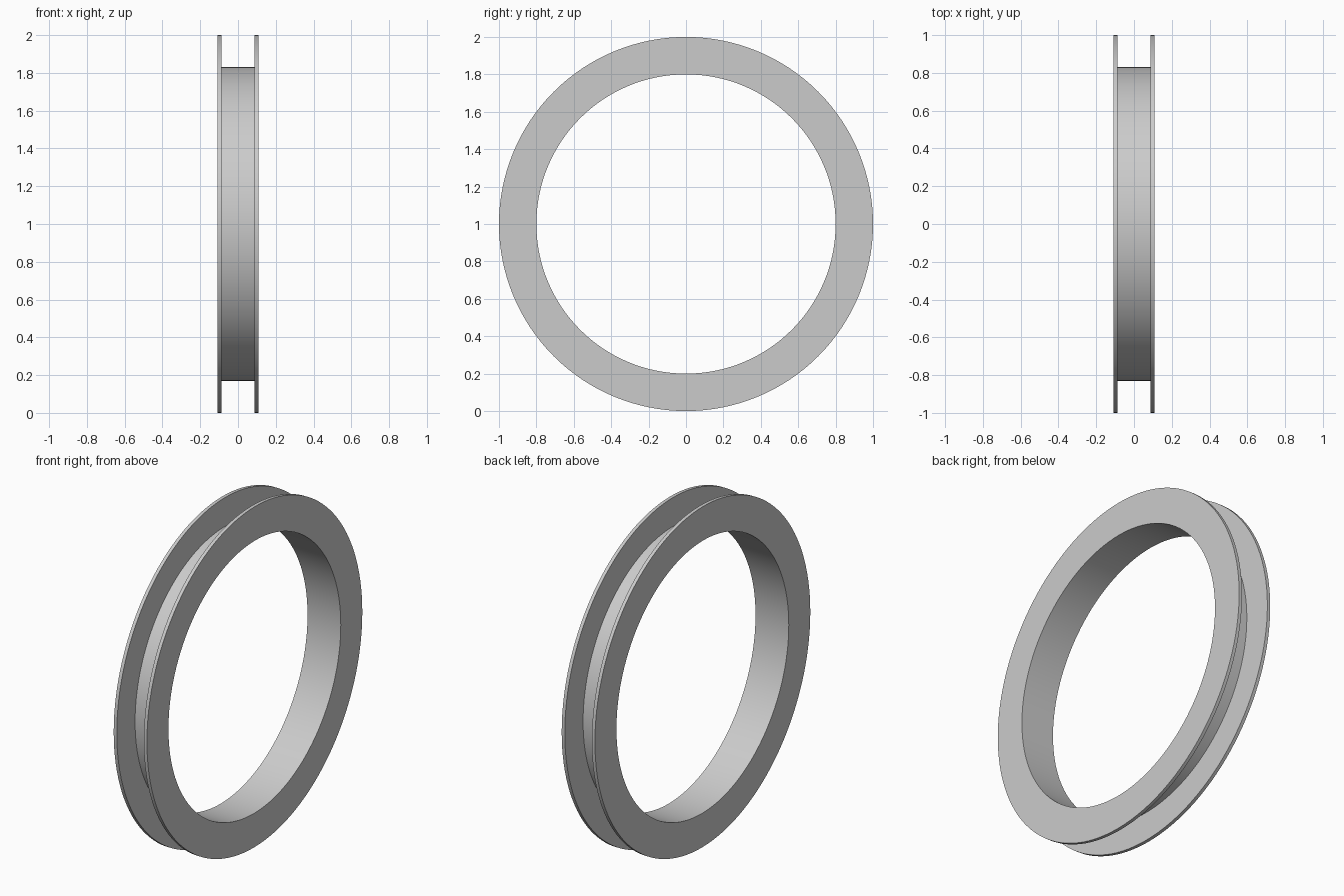
import bpy
import bmesh
from math import cos, sin, tau, radians

cube = bpy.data.objects.get("Cube")
if cube:
    bpy.data.objects.remove(cube, do_unlink=True)

SEGMENTS = 128
BORE, HUB, RIM = 0.80, 0.83, 1.0   # radii
OUTER, INNER = 0.108, 0.088        # half widths outside and between the flanges

grey = bpy.data.materials.new("light_grey")
grey.use_nodes = True
color = (0.6, 0.6, 0.6, 1)
grey.diffuse_color = color
grey.node_tree.nodes["Principled BSDF"].inputs["Base Color"].default_value = color


def lathe(name, profile):
    """Revolve a closed (x, radius) profile around the x axis."""
    bm = bmesh.new()
    rings = []
    for i in range(SEGMENTS):
        a = tau * i / SEGMENTS
        rings.append([bm.verts.new((x, r * cos(a), r * sin(a))) for x, r in profile])
    n = len(profile)
    for i, ring in enumerate(rings):
        after = rings[(i + 1) % SEGMENTS]
        for j in range(n):
            k = (j + 1) % n
            bm.faces.new((ring[j], ring[k], after[k], after[j]))
    bmesh.ops.recalc_face_normals(bm, faces=bm.faces)
    mesh = bpy.data.meshes.new(name)
    bm.to_mesh(mesh)
    bm.free()
    mesh.materials.append(grey)
    obj = bpy.data.objects.new(name, mesh)
    bpy.context.collection.objects.link(obj)
    obj.location.z = RIM
    bpy.ops.object.select_all(action="DESELECT")
    obj.select_set(True)
    bpy.context.view_layer.objects.active = obj
    bpy.ops.object.shade_smooth_by_angle(angle=radians(30))
    return obj


# Ring with a flange on each side of a wide outer groove
half = [(OUTER, BORE), (OUTER, RIM), (INNER, RIM), (INNER, HUB)]
lathe("flanged_ring", half + [(-x, r) for x, r in reversed(half)])
